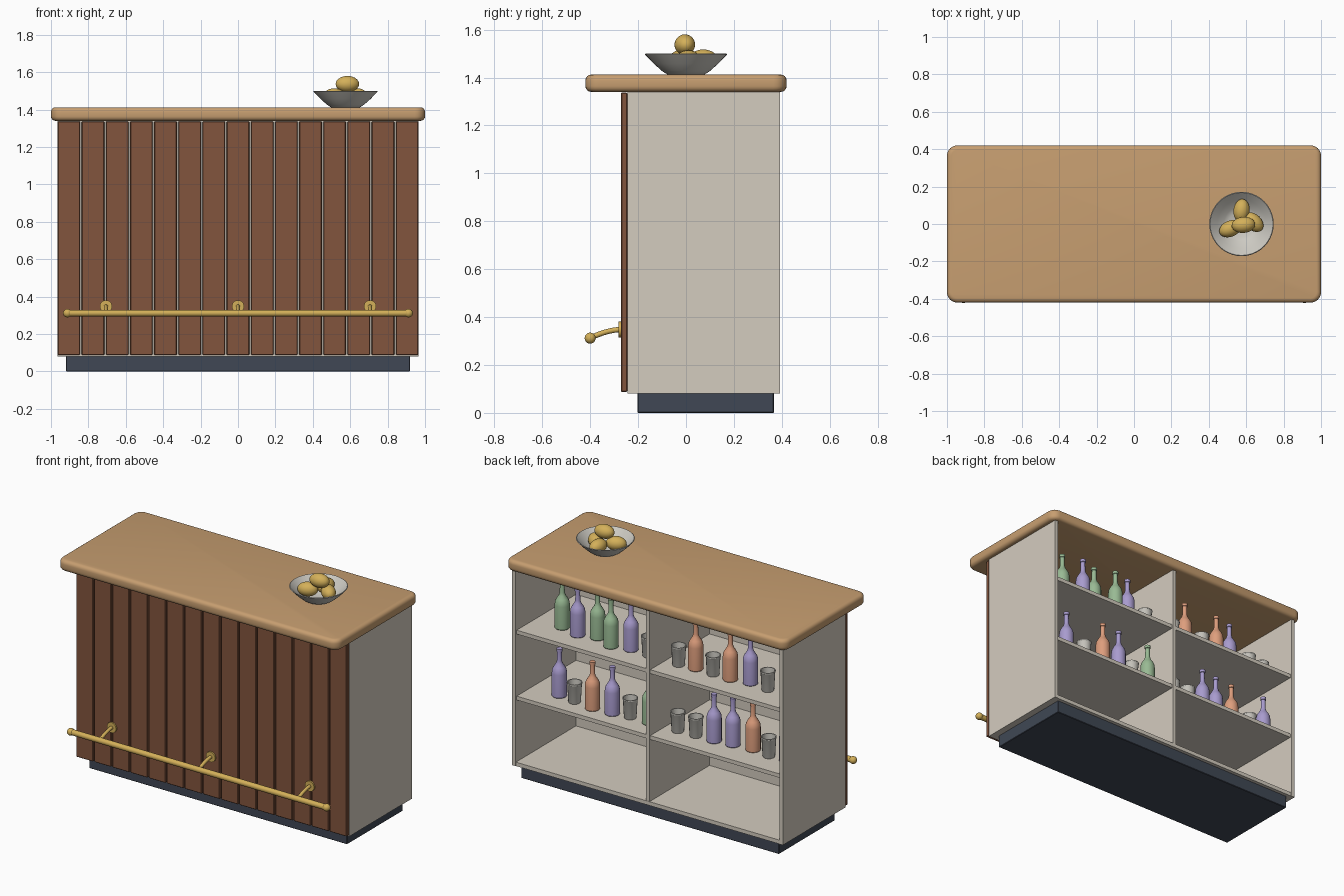
import bpy, bmesh, math
from mathutils import Matrix, Vector

if "Cube" in bpy.data.objects:
    bpy.data.objects.remove(bpy.data.objects["Cube"])


def material(name, rgb):
    lin = [c / 12.92 if c <= 0.04045 else ((c + 0.055) / 1.055) ** 2.4 for c in rgb]
    m = bpy.data.materials.new(name)
    m.diffuse_color = (*lin, 1)
    m.use_nodes = True
    m.node_tree.nodes["Principled BSDF"].inputs["Base Color"].default_value = m.diffuse_color
    return m


OAK = material("counter_wood", (0.78, 0.62, 0.44))
WALNUT = material("plank_wood", (0.51, 0.33, 0.24))
PANEL = material("cream_panel", (0.83, 0.80, 0.75))
PLINTH = material("dark_plinth", (0.25, 0.28, 0.33))
BRASS = material("brass_yellow", (0.83, 0.69, 0.35))
PALE = material("pale_grey", (0.80, 0.79, 0.76))
GREEN = material("green_glass", (0.60, 0.73, 0.58))
PURPLE = material("purple_glass", (0.66, 0.61, 0.81))
ORANGE = material("orange_glass", (0.87, 0.62, 0.49))


def finish(name, bm, mat, angle=35):
    bmesh.ops.recalc_face_normals(bm, faces=bm.faces)
    me = bpy.data.meshes.new(name)
    bm.to_mesh(me)
    bm.free()
    me.materials.append(mat)
    me.shade_smooth()
    me.set_sharp_from_angle(angle=math.radians(angle))
    ob = bpy.data.objects.new(name, me)
    bpy.context.collection.objects.link(ob)
    return ob


def box(name, x, y, z, mat, bevel=0.0):
    """Box from (min, max) ranges."""
    bm = bmesh.new()
    bmesh.ops.create_cube(bm, size=1)
    for v in bm.verts:
        v.co = [r[0] + (c + 0.5) * (r[1] - r[0]) for c, r in zip(v.co, (x, y, z))]
    if bevel:
        bmesh.ops.bevel(bm, geom=bm.edges[:], offset=bevel, segments=1, affect='EDGES')
    return finish(name, bm, mat, 25)


def lathe(name, profile, loc, mat, steps=24):
    """Spin an (r, z) profile around the vertical axis."""
    bm = bmesh.new()
    verts = [bm.verts.new((r, 0, z)) for r, z in profile]
    edges = [bm.edges.new(p) for p in zip(verts, verts[1:])]
    bmesh.ops.spin(bm, geom=verts + edges, axis=(0, 0, 1), cent=(0, 0, 0),
                   angle=math.tau, steps=steps)
    bmesh.ops.remove_doubles(bm, verts=bm.verts, dist=1e-5)
    ob = finish(name, bm, mat)
    ob.location = loc
    return ob


def rod(name, points, radius, mat):
    """Round tube along points."""
    cu = bpy.data.curves.new(name, 'CURVE')
    cu.dimensions = '3D'
    cu.bevel_depth = radius
    cu.bevel_resolution = 4
    cu.use_fill_caps = True
    sp = cu.splines.new('POLY')
    sp.points.add(len(points) - 1)
    for p, co in zip(sp.points, points):
        p.co = (*co, 1)
    sp.use_smooth = True
    cu.materials.append(mat)
    ob = bpy.data.objects.new(name, cu)
    bpy.context.collection.objects.link(ob)


def ellipsoid(name, loc, size, mat, turn=0.0, tilt=0.0):
    bm = bmesh.new()
    bmesh.ops.create_uvsphere(bm, u_segments=24, v_segments=14, radius=1)
    m = (Matrix.Translation(loc) @ Matrix.Rotation(turn, 4, 'Z')
         @ Matrix.Rotation(tilt, 4, 'Y') @ Matrix.Diagonal((*size, 1)))
    bmesh.ops.transform(bm, matrix=m, verts=bm.verts)
    finish(name, bm, mat, 60)


# Countertop: rounded corners in plan, then rounded rims
bm = bmesh.new()
bmesh.ops.create_cube(bm, size=1)
for v in bm.verts:
    v.co = (v.co.x * 2, v.co.y * 0.84, 1.376 + v.co.z * 0.072)
upright = [e for e in bm.edges if abs(e.verts[0].co.z - e.verts[1].co.z) > 0.01]
bmesh.ops.bevel(bm, geom=upright, offset=0.055, segments=6, profile=0.5, affect='EDGES')
rims = [e for e in bm.edges if abs(e.verts[0].co.z - e.verts[1].co.z) < 0.01]
bmesh.ops.bevel(bm, geom=rims, offset=0.024, segments=4, profile=0.5, affect='EDGES')
finish("countertop", bm, OAK)

# Cabinet carcass, open at the back
box("plinth", (-0.92, 0.92), (-0.202, 0.367), (0, 0.085), PLINTH, 0.003)
for s, side in ((-1, "left"), (1, "right")):
    box(side + "_side_panel", sorted((s * 0.965, s * 0.94)), (-0.245, 0.392), (0.08, 1.342), PANEL)
box("front_panel", (-0.94, 0.94), (-0.245, -0.222), (0.08, 1.342), PANEL)
box("bottom_board", (-0.94, 0.94), (-0.222, 0.39), (0.08, 0.105), PANEL)
box("divider", (-0.0125, 0.0125), (-0.222, 0.388), (0.105, 1.342), PANEL)
SHELVES = (0.515, 0.94)
for i, z in enumerate(SHELVES):
    for s, side in ((-1, "left"), (1, "right")):
        box(f"{side}_shelf_{i}", sorted((s * 0.0125, s * 0.94)), (-0.222, 0.382),
            (z - 0.0125, z + 0.0125), PANEL)

# Front planks
pitch = 1.938 / 15
for i in range(15):
    x = -0.965 + i * pitch
    box(f"front_plank_{i}", (x, x + pitch - 0.008), (-0.272, -0.245), (0.088, 1.337), WALNUT, 0.004)

# Foot rail with end knobs and curved brackets
RY, RZ = -0.40, 0.312
rod("foot_rail", [(-0.915, RY, RZ), (0.915, RY, RZ)], 0.018, BRASS)
for s in (-1, 1):
    ellipsoid("rail_end_knob", (s * 0.912, RY, RZ), (0.023,) * 3, BRASS)
for x in (-0.706, 0, 0.706):
    arc = [(x, -0.27 + (RY + 0.27) * t, 0.348 - 0.036 * t ** 1.8) for t in [k / 8 for k in range(9)]]
    rod("rail_bracket", arc, 0.011, BRASS)
    flange = lathe("bracket_flange", [(0, 0), (0.033, 0), (0.033, 0.01), (0, 0.01)],
                   (x, -0.271, 0.348), BRASS)
    flange.rotation_euler.x = math.pi / 2

# Bottles (G, P, O) and tumblers (T) on the shelves
BOTTLE = [(0, 0), (0.042, 0), (0.045, 0.004), (0.045, 0.15), (0.042, 0.172), (0.033, 0.19),
          (0.02, 0.21), (0.015, 0.228), (0.014, 0.285), (0.018, 0.287), (0.018, 0.305), (0, 0.305)]
TUMBLER = [(0, 0), (0.034, 0), (0.037, 0.005), (0.043, 0.118), (0.046, 0.122), (0.046, 0.13),
           (0.040, 0.13), (0.033, 0.01), (0, 0.01)]
COLOURS = {"G": GREEN, "P": PURPLE, "O": ORANGE}
ROWS = (
    [("P", .74, .233), ("T", .616, .255), ("O", .478, .27), ("P", .343, .26), ("T", .226, .245),
     ("G", .092, .24), ("T", -.11, .24), ("T", -.235, .235), ("P", -.36, .228), ("P", -.482, .21),
     ("O", -.617, .198), ("T", -.745, .22), ("P", -.865, .21)],
    [("G", .744, .198), ("P", .608, .234), ("G", .49, .2), ("G", .36, .25), ("P", .238, .22),
     ("T", .105, .23), ("T", -.112, .235), ("O", -.224, .22), ("T", -.353, .228),
     ("O", -.474, .225), ("P", -.60, .2), ("T", -.738, .22), ("T", -.862, .2)],
)
for z, row in zip(SHELVES, ROWS):
    for kind, x, y in row:
        if kind == "T":
            lathe("tumbler", TUMBLER, (x, y, z + 0.0125), PALE, 20)
        else:
            lathe("bottle", BOTTLE, (x, y, z + 0.0125), COLOURS[kind], 20)

# Fruit bowl
lathe("fruit_bowl", [(0, 0), (0.075, 0), (0.10, 0.016), (0.135, 0.047), (0.172, 0.086),
                     (0.168, 0.089), (0.13, 0.052), (0.095, 0.022), (0.07, 0.008), (0, 0.008)],
      (0.575, 0, 1.411), PALE, 40)
ellipsoid("lemon_top", (0.585, -0.005, 1.537), (0.063, 0.043, 0.043), BRASS, 0.1)
ellipsoid("lemon_back", (0.575, 0.072, 1.474), (0.062, 0.043, 0.043), BRASS, 1.45)
ellipsoid("lemon_left", (0.515, -0.025, 1.471), (0.062, 0.043, 0.043), BRASS, 0.4)
ellipsoid("lemon_right", (0.638, 0.01, 1.471), (0.062, 0.043, 0.043), BRASS, -0.75)
